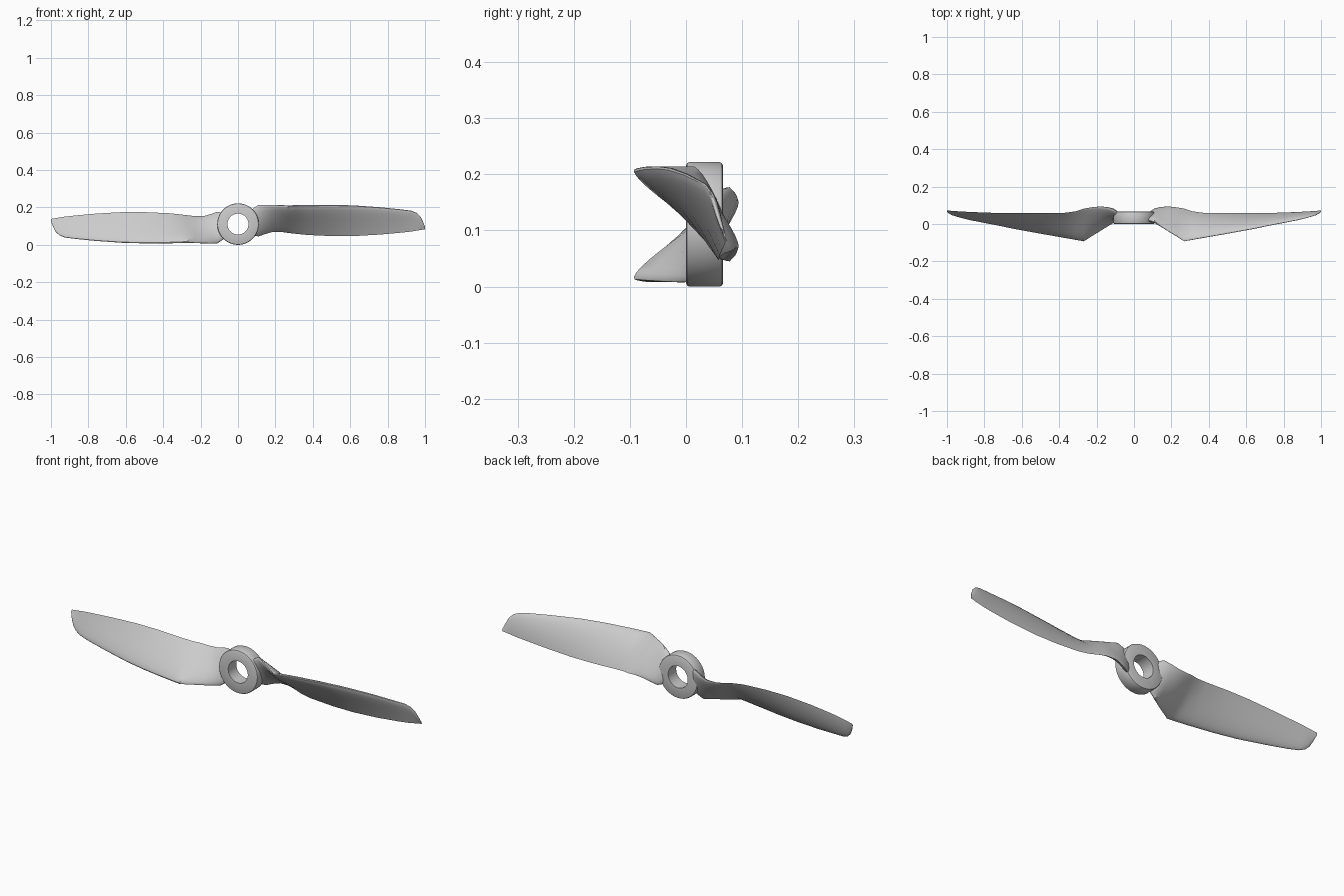
import bpy, bmesh, math

CZ = 0.111   # height of the hub axis, which runs along y


def finish(name, bm, angle):
    bmesh.ops.recalc_face_normals(bm, faces=bm.faces)
    me = bpy.data.meshes.new(name)
    bm.to_mesh(me)
    bm.free()
    ob = bpy.data.objects.new(name, me)
    bpy.context.collection.objects.link(ob)
    bpy.context.view_layer.objects.active = ob
    ob.select_set(True)
    bpy.ops.object.shade_smooth_by_angle(angle=math.radians(angle))
    ob.select_set(False)


def bridge(bm, rings, closed):
    n = len(rings[0])
    pairs = list(zip(rings, rings[1:]))
    if closed:
        pairs.append((rings[-1], rings[0]))
    for a, b in pairs:
        for i in range(n):
            j = (i + 1) % n
            bm.faces.new((a[i], a[j], b[j], b[i]))


# Hub: ring with lightly rounded outer rims, (radius, y) profile
profile = [(0.056, 0.0), (0.105, 0.0), (0.109, 0.002), (0.111, 0.006),
           (0.111, 0.060), (0.109, 0.064), (0.105, 0.066), (0.056, 0.066)]
bm = bmesh.new()
N = 96
rings = []
for k in range(N):
    a = 2 * math.pi * k / N
    rings.append([bm.verts.new((r * math.cos(a), y, CZ + r * math.sin(a)))
                  for r, y in profile])
bridge(bm, rings, True)
finish("hub", bm, 35)

# Blade stations: x, leading edge y z, trailing edge y z, thickness, bluntness, camber
stations = [
    (0.065, 0.020, 0.180, 0.048, 0.065, 0.030, 1.0, 0.0),
    (0.085, 0.018, 0.198, 0.060, 0.050, 0.036, 1.0, 0.0),
    (0.110, 0.010, 0.214, 0.078, 0.045, 0.040, 1.0, 0.0),
    (0.140, -0.010, 0.214, 0.088, 0.056, 0.038, 0.9, 0.002),
    (0.180, -0.036, 0.213, 0.093, 0.068, 0.036, 0.8, 0.004),
    (0.230, -0.067, 0.211, 0.089, 0.069, 0.032, 0.5, 0.005),
    (0.268, -0.092, 0.209, 0.082, 0.064, 0.030, 0.2, 0.006),
    (0.310, -0.084, 0.211, 0.068, 0.059, 0.029, 0.1, 0.006),
    (0.370, -0.073, 0.213, 0.060, 0.053, 0.028, 0.0, 0.006),
    (0.500, -0.050, 0.214, 0.058, 0.047, 0.026, 0.0, 0.006),
    (0.620, -0.028, 0.211, 0.058, 0.047, 0.024, 0.0, 0.006),
    (0.760, 0.000, 0.201, 0.060, 0.055, 0.020, 0.0, 0.005),
    (0.870, 0.021, 0.190, 0.064, 0.065, 0.016, 0.0, 0.004),
    (0.925, 0.034, 0.183, 0.067, 0.071, 0.013, 0.0, 0.003),
    (0.955, 0.043, 0.171, 0.069, 0.076, 0.011, 0.0, 0.002),
    (0.975, 0.049, 0.152, 0.070, 0.079, 0.009, 0.0, 0.001),
    (0.990, 0.058, 0.122, 0.072, 0.082, 0.006, 0.0, 0.0),
    (1.000, 0.067, 0.096, 0.072, 0.083, 0.003, 0.0, 0.0),
]


def section(ly, lz, ty, tz, th, blunt, camber, m=14):
    """Closed aerofoil loop in the y-z plane."""
    dy, dz = ty - ly, tz - lz
    c = math.hypot(dy, dz)
    ny, nz = -dz / c, dy / c     # towards the back of the blade

    def point(k, side):
        t = (1 - math.cos(math.pi * k / m)) / 2
        foil = 10 * (0.2969 * math.sqrt(t) - 0.126 * t - 0.3516 * t**2
                     + 0.2843 * t**3 - 0.1036 * t**4)
        oval = 2 * math.sqrt(max(t * (1 - t), 0))
        h = side * th / 2 * (foil * (1 - blunt) + oval * blunt)
        h += camber * 4 * t * (1 - t)
        return (ly + dy * t + ny * h, lz + dz * t + nz * h)
    return ([point(k, 1) for k in range(m + 1)]
            + [point(k, -1) for k in range(m - 1, 0, -1)])


# Two blades, the second turned half a turn about the hub axis
for name, s in (("blade_right", 1), ("blade_left", -1)):
    bm = bmesh.new()
    rings = []
    for st in stations:
        rings.append([bm.verts.new((s * st[0], y, CZ + s * (z - CZ)))
                      for y, z in section(*st[1:])])
    bridge(bm, rings, False)
    bm.faces.new(rings[0])
    bm.faces.new(rings[-1])
    finish(name, bm, 32)
